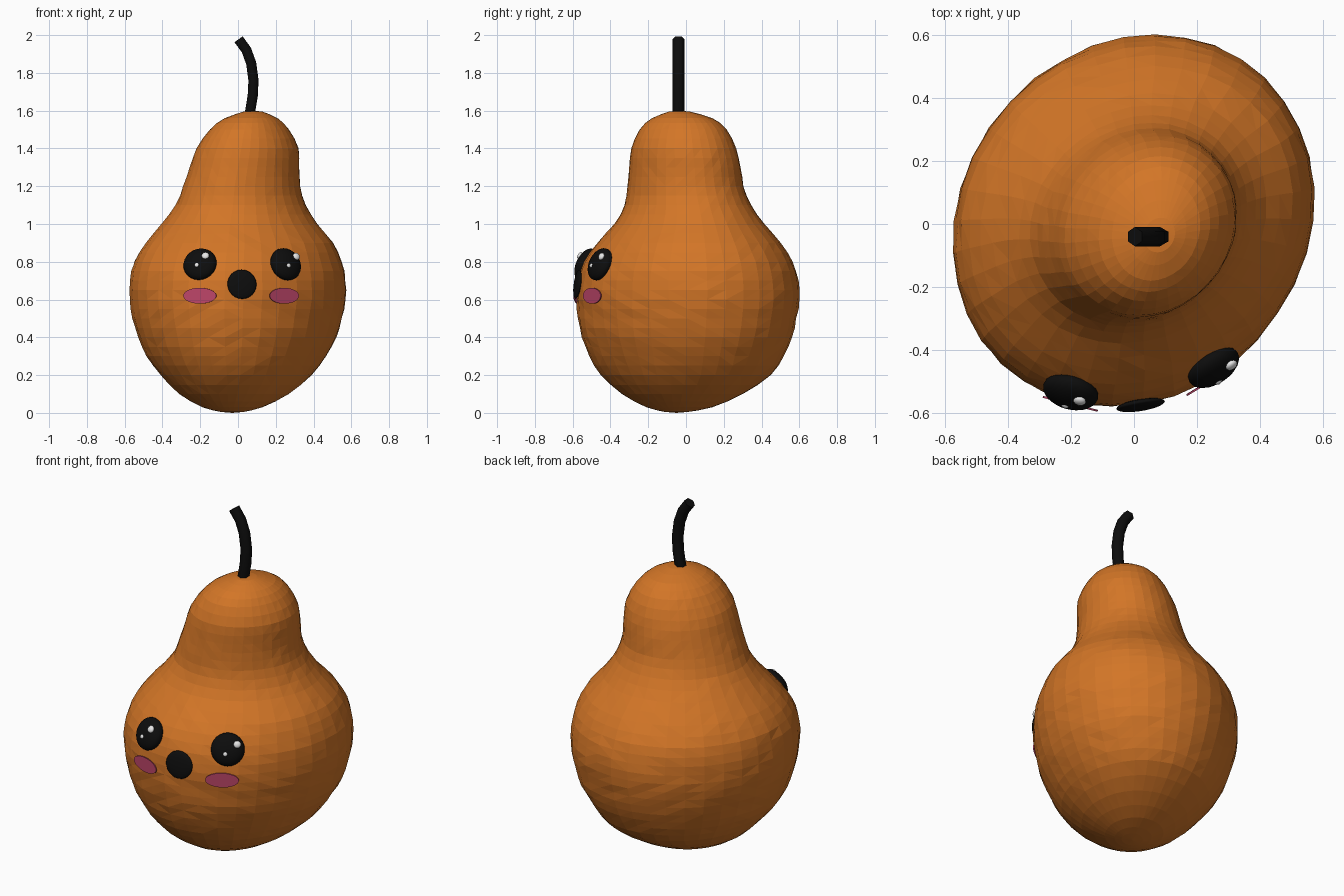
import bpy, bmesh, math, random
from mathutils import Vector

random.seed(4)
if "Cube" in bpy.data.objects:
    bpy.data.objects.remove(bpy.data.objects["Cube"], do_unlink=True)


def material(name, rgb):
    mat = bpy.data.materials.new(name)
    mat.use_nodes = True
    colour = (*rgb, 1.0)
    mat.diffuse_color = colour
    mat.node_tree.nodes["Principled BSDF"].inputs["Base Color"].default_value = colour
    return mat


skin = material("orange skin", (0.65, 0.18, 0.02))
black = material("black", (0.004, 0.004, 0.004))
pink = material("blush pink", (0.5, 0.06, 0.14))
white = material("highlight white", (0.8, 0.8, 0.8))


def add_object(name, bm, mat, smooth=False):
    bmesh.ops.recalc_face_normals(bm, faces=bm.faces[:])
    mesh = bpy.data.meshes.new(name)
    bm.to_mesh(mesh)
    bm.free()
    mesh.materials.append(mat)
    mesh.polygons.foreach_set("use_smooth", [smooth] * len(mesh.polygons))
    obj = bpy.data.objects.new(name, mesh)
    bpy.context.collection.objects.link(obj)
    return obj


# Body outline: height, right, left, front and back extents
OUTLINE = [
    (0.005, -.09, .03, -.11, .01), (.03, -.19, .13, -.21, .14),
    (.1, -.31, .27, -.34, .30), (.2, -.41, .39, -.45, .45),
    (.3, -.485, .465, -.51, .515), (.4, -.53, .52, -.55, .56),
    (.5, -.56, .55, -.57, .585), (.6, -.575, .57, -.58, .6),
    (.7, -.572, .57, -.575, .595), (.8, -.55, .55, -.54, .565),
    (.9, -.49, .505, -.47, .5), (1.0, -.405, .42, -.38, .415),
    (1.1, -.33, .36, -.325, .345), (1.2, -.29, .33, -.31, .305),
    (1.3, -.255, .325, -.3, .29), (1.4, -.22, .32, -.29, .265),
    (1.5, -.15, .27, -.245, .215), (1.56, -.07, .21, -.18, .14),
    (1.595, .03, .13, -.09, .02),
]
ROWS = [Vector(row) for row in OUTLINE]
SKEW = 0.12                      # the belly leans slightly round its axis
LEAN = math.sqrt(1 - SKEW ** 2)


def ellipse(row):
    _, right, left, front, back = row
    return (left + right) / 2, (front + back) / 2, (left - right) / 2, (back - front) / 2


def smooth_rows():
    """Insert a rounded ring between each pair of outline rows."""
    rows = []
    for i in range(len(ROWS) - 1):
        a, b = ROWS[i], ROWS[i + 1]
        before, after = ROWS[max(i - 1, 0)], ROWS[min(i + 2, len(ROWS) - 1)]
        rows += [a, (9 * (a + b) - before - after) / 16]
    return rows + [ROWS[-1]]


def make_body(segments=36):
    bm = bmesh.new()
    rings = []
    for row in smooth_rows():
        cx, cy, rx, ry = ellipse(row)
        ring = []
        for k in range(segments):
            t = math.tau * k / segments
            bump = 1 + random.uniform(-.005, .005)
            x = cx + rx * bump * (LEAN * math.cos(t) + SKEW * math.sin(t))
            ring.append(bm.verts.new((x, cy + ry * bump * math.sin(t), row[0])))
        rings.append(ring)
    for low, high in zip(rings, rings[1:]):
        for k in range(segments):
            n = (k + 1) % segments
            bm.faces.new((low[k], low[n], high[n], high[k]))
    # Slightly domed ends
    for ring, lift in ((rings[0], -.005), (rings[-1], .005)):
        centre = sum((v.co for v in ring), Vector()) / segments
        tip = bm.verts.new(centre + Vector((0, 0, lift)))
        for k in range(segments):
            bm.faces.new((ring[k], ring[(k + 1) % segments], tip))
    bmesh.ops.triangulate(bm, faces=bm.faces[:])
    return add_object("body", bm, skin)


def front_y(x, z):
    """Depth of the body's front surface."""
    i = max(k for k, row in enumerate(ROWS) if row[0] <= z)
    a, b = ROWS[i], ROWS[i + 1]
    cx, cy, rx, ry = ellipse(a.lerp(b, (z - a[0]) / (b[0] - a[0])))
    u = (x - cx) / rx
    return cy + ry * (SKEW * u - LEAN * math.sqrt(1 - u * u))


def on_front(x, z, out=0.0):
    """Point and turn for a feature lying on the front surface."""
    e = 0.05
    slope_x = (front_y(x + e, z) - front_y(x - e, z)) / (2 * e)
    slope_z = (front_y(x, z + e) - front_y(x, z - e)) / (2 * e)
    normal = Vector((slope_x, -1, slope_z)).normalized()
    point = Vector((x, front_y(x, z), z)) + normal * out
    return point, normal.to_track_quat("Z", "Y")


def place(obj, x, z, out):
    obj.rotation_mode = "QUATERNION"
    obj.location, obj.rotation_quaternion = on_front(x, z, out)


def lens(name, mat, x, z, size, out=0.0):
    bm = bmesh.new()
    bmesh.ops.create_uvsphere(bm, u_segments=24, v_segments=12, radius=1)
    bmesh.ops.scale(bm, vec=size, verts=bm.verts[:])
    place(add_object(name, bm, mat, True), x, z, out)


def plate(name, mat, x, z, width, height, out):
    bm = bmesh.new()
    bmesh.ops.create_cone(bm, cap_ends=True, segments=32, radius1=1, radius2=1, depth=.006)
    bmesh.ops.scale(bm, vec=(width, height, 1), verts=bm.verts[:])
    place(add_object(name, bm, mat), x, z, out)


def make_stem():
    curve = bpy.data.curves.new("stem", "CURVE")
    curve.dimensions = "3D"
    curve.bevel_depth, curve.bevel_resolution = .031, 1
    curve.use_fill_caps = True
    path = [(.06, 1.57), (.078, 1.68), (.082, 1.76), (.07, 1.85), (.045, 1.92), (.003, 1.978)]
    spline = curve.splines.new("POLY")
    spline.points.add(len(path) - 1)
    for point, (x, z) in zip(spline.points, path):
        point.co = (x, -.04, z, 1)
    curve.materials.append(black)
    stem = bpy.data.objects.new("stem", curve)
    bpy.context.collection.objects.link(stem)


make_body()
make_stem()

# Face: eyes with two highlights each, cheeks and mouth
for side, eye_x, cheek_x in (("right", -.2, -.2), ("left", .25, .24)):
    lens(side + "_eye", black, eye_x, .785, (.09, .09, .045), .005)
    lens(side + "_eye_large_highlight", white, eye_x + .035, .81, (.02, .02, .012), .045)
    lens(side + "_eye_small_highlight", white, eye_x - .006, .765, (.012, .012, .008), .048)
    plate(side + "_cheek", pink, cheek_x, .62, .09, .042, .008)
lens("mouth", black, .02, .68, (.078, .078, .016), .006)
